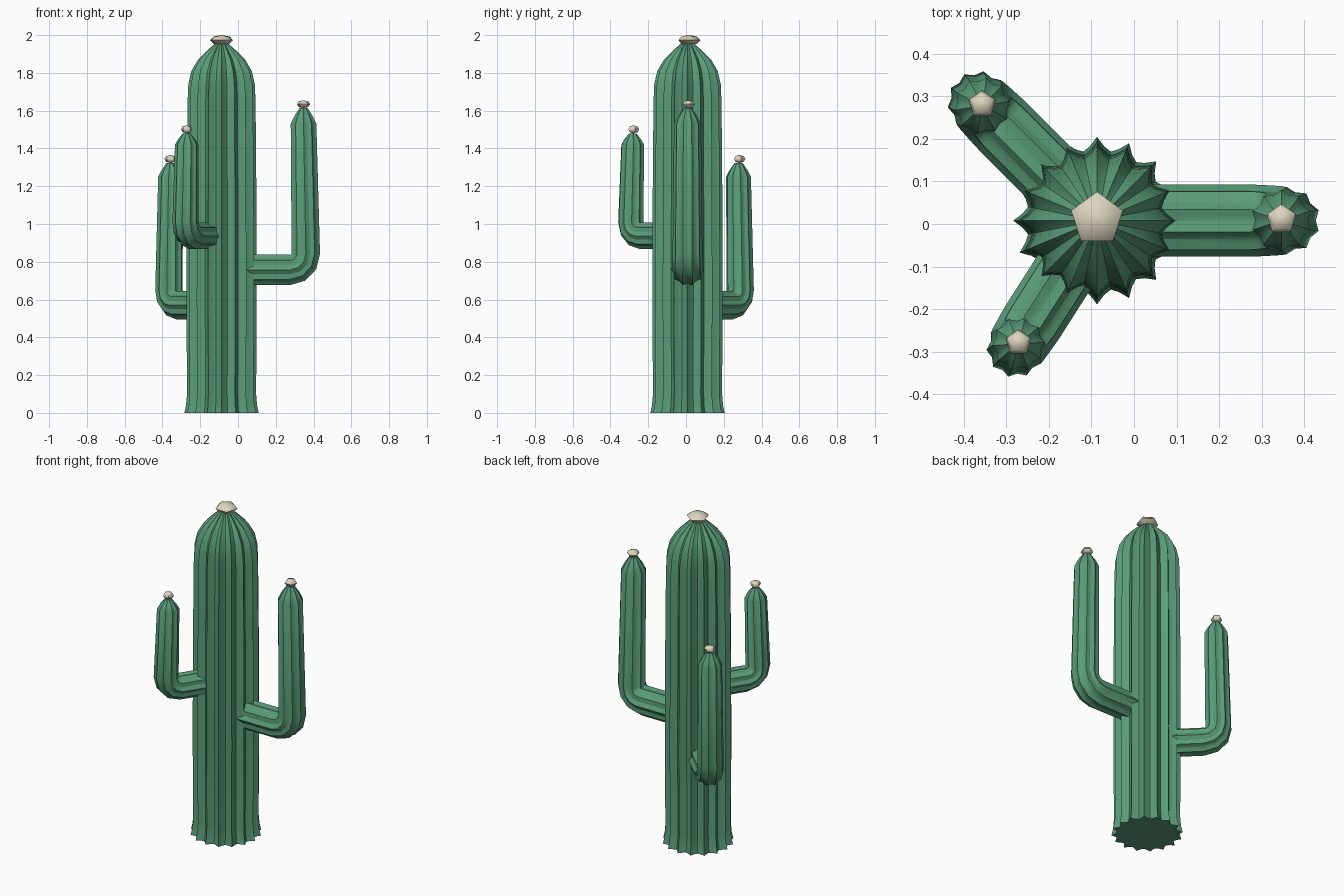
import bpy, bmesh
from math import sin, cos, radians, pi
from mathutils import Vector

if "Cube" in bpy.data.objects:
    bpy.data.objects.remove(bpy.data.objects["Cube"])

CX, CY = -0.087, 0.008
UP = Vector((0, 0, 1))


def material(name, rgb):
    m = bpy.data.materials.new(name)
    m.diffuse_color = (*rgb, 1)
    m.use_nodes = True
    m.node_tree.nodes["Principled BSDF"].inputs["Base Color"].default_value = m.diffuse_color
    return m


GREEN = material("cactus_green", (0.10, 0.33, 0.19))
CREAM = material("flower_cream", (0.72, 0.66, 0.52))


def loft(name, rings, section, mat, angle=30):
    """rings: (centre, u, v, radius); section: (angle, factor) points round each ring."""
    bm = bmesh.new()
    loops = [[bm.verts.new(c + (u * cos(a) + v * sin(a)) * r * k) for a, k in section]
             for c, u, v, r in rings]
    n = len(section)
    for lo, hi in zip(loops, loops[1:]):
        for i in range(n):
            j = (i + 1) % n
            bm.faces.new((lo[i], lo[j], hi[j], hi[i]))
    for loop, ring in ((loops[0], rings[0]), (loops[-1], rings[-1])):
        mid = bm.verts.new(ring[0])
        for i in range(n):
            bm.faces.new((loop[i], loop[(i + 1) % n], mid))
    bmesh.ops.recalc_face_normals(bm, faces=bm.faces)
    me = bpy.data.meshes.new(name)
    bm.to_mesh(me)
    bm.free()
    ob = bpy.data.objects.new(name, me)
    bpy.context.collection.objects.link(ob)
    me.materials.append(mat)
    bpy.context.view_layer.objects.active = ob
    ob.select_set(True)
    bpy.ops.object.shade_smooth_by_angle(angle=radians(angle))
    ob.select_set(False)
    return ob


def ribbed(ribs, shape):
    """Repeat one rib's radius factors round the circle."""
    n = ribs * len(shape)
    return [(2 * pi * i / n, shape[i % len(shape)]) for i in range(n)]


def upright(centre, profile):
    x, y = centre
    return [(Vector((x, y, z)), Vector((1, 0, 0)), Vector((0, 1, 0)), r) for r, z in profile]


def flower(name, centre, z, r, h):
    pentagon = [(radians(90 + 72 * i), 1) for i in range(5)]
    profile = [(r * cos(radians(a)), z + h * sin(radians(a))) for a in (-85, -45, 0, 45, 85)]
    loft(name, upright(centre, profile), pentagon, CREAM, 60)


# Trunk: sixteen sharp ribs, flared foot and domed top
trunk = [(0.197, 0), (0.188, 0.04), (0.183, 0.1), (0.186, 0.6), (0.184, 1.2), (0.180, 1.65),
         (0.176, 1.74), (0.160, 1.81), (0.125, 1.87), (0.075, 1.92), (0.035, 1.955)]
loft("trunk", upright((CX, CY), trunk), ribbed(16, (1, 0.89, 0.84, 0.89)), GREEN)
flower("trunk_flower", (CX, CY + 0.004), 1.973, 0.064, 0.027)


# Arms: out from the trunk, round an elbow, up to a tapered tip
def arm(name, heading, reach, z, r, shoulder, tip):
    a = radians(heading)
    out = Vector((cos(a), sin(a), 0))
    side = Vector((-sin(a), cos(a), 0))
    base = Vector((CX, CY, 0))
    bend = r
    rings = []

    def add(s, h, tilt, rad):
        t = radians(tilt)
        v = -out * sin(t) + UP * cos(t)
        rings.append((base + out * s + UP * h, side, v, rad))

    add(0.10, z, 0, r)
    for tilt in (0, 30, 60, 90):
        t = radians(tilt)
        add(reach + 0.012 - bend + bend * sin(t), z + bend * (1 - cos(t)), tilt,
            r * (1 - 0.07 * tilt / 90))
    add(reach, shoulder, 90, r * 0.84)
    add(reach, shoulder + (tip - shoulder) * 0.5, 90, r * 0.60)
    add(reach, tip, 90, r * 0.27)
    loft(name, rings, ribbed(10, (1, 0.92, 0.87, 0.92)), GREEN)
    top = base + out * reach
    flower(name + "_flower", (top.x, top.y + 0.003), tip + 0.021, r * 0.43, 0.021)


arm("right_arm", 0, 0.434, 0.757, 0.085, 1.53, 1.613)
arm("front_left_arm", -122.5, 0.344, 0.937, 0.074, 1.42, 1.48)
arm("back_left_arm", 135, 0.382, 0.57, 0.079, 1.25, 1.323)
